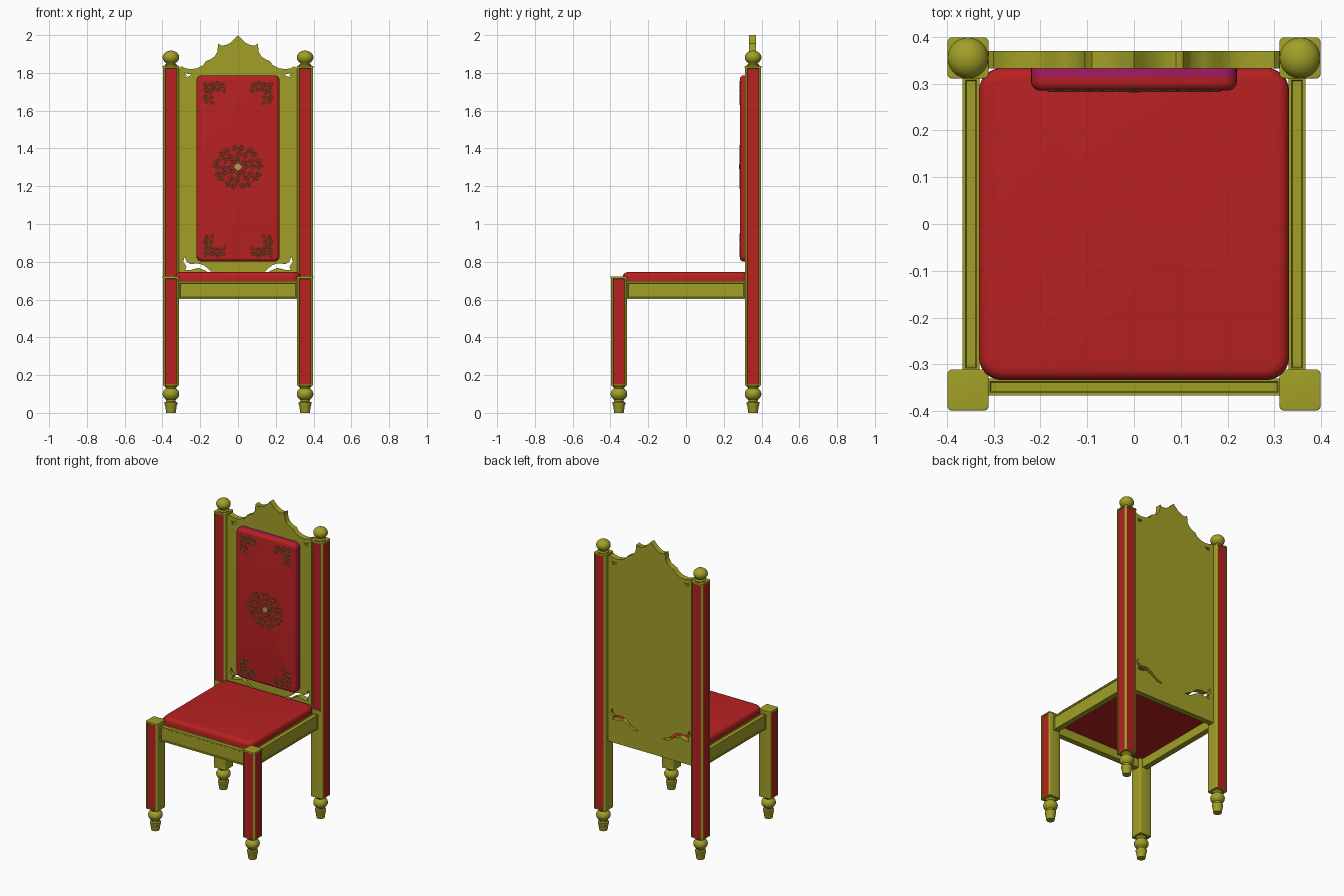
import bpy, bmesh
from math import pi, sin, cos
from mathutils import Vector

if "Cube" in bpy.data.objects:
    bpy.data.objects.remove(bpy.data.objects["Cube"])


def material(name, rgb):
    m = bpy.data.materials.new(name)
    m.diffuse_color = (*rgb, 1)
    m.use_nodes = True
    m.node_tree.nodes["Principled BSDF"].inputs["Base Color"].default_value = m.diffuse_color
    return m


GOLD = material("gold", (0.36, 0.35, 0.02))
RED = material("red_fabric", (0.48, 0.015, 0.015))
PURPLE = material("purple_trim", (0.38, 0.01, 0.12))
THREAD = material("gold_thread", (0.5, 0.36, 0.1))


def finish(bm, name, mats, loc=(0, 0, 0), rot=(0, 0, 0)):
    bmesh.ops.recalc_face_normals(bm, faces=bm.faces)
    me = bpy.data.meshes.new(name)
    bm.to_mesh(me)
    bm.free()
    ob = bpy.data.objects.new(name, me)
    for m in mats:
        me.materials.append(m)
    ob.location, ob.rotation_euler = loc, rot
    bpy.context.collection.objects.link(ob)
    return ob


def box(lo, hi):
    bm = bmesh.new()
    bmesh.ops.create_cube(bm, size=1)
    for v in bm.verts:
        v.co = [lo[i] + (v.co[i] + 0.5) * (hi[i] - lo[i]) for i in range(3)]
    return bm


def vertical_edges(bm):
    return [e for e in bm.edges if abs((e.verts[0].co - e.verts[1].co).normalized().z) > 0.99]


def sink_panel(bm, direction, margin, mat=0, above=-1):
    """Sink a framed panel into the faces that point in one direction."""
    bm.normal_update()
    faces = [f for f in bm.faces if f.normal.dot(Vector(direction)) > 0.99
             and f.calc_center_median().z > above]
    bmesh.ops.inset_region(bm, faces=faces, thickness=margin, use_even_offset=True)
    bmesh.ops.inset_region(bm, faces=faces, thickness=0.002, depth=-0.003, use_even_offset=True)
    for f in faces:
        f.material_index = mat


def lathe(name, profile, mat, loc, rot=(0, 0, 0)):
    bm = bmesh.new()
    vs = [bm.verts.new((r, 0, z)) for r, z in profile]
    es = [bm.edges.new(p) for p in zip(vs, vs[1:])]
    bmesh.ops.spin(bm, geom=vs + es, cent=(0, 0, 0), axis=(0, 0, 1), angle=2 * pi, steps=24)
    bmesh.ops.remove_doubles(bm, verts=bm.verts, dist=1e-5)
    return finish(bm, name, [mat], loc, rot)


def slab(name, w, d, h, radius, edge, mat, loc, rot=(0, 0, 0)):
    """Rounded rectangle pad with a softened upper rim."""
    bm = box((-w / 2, -d / 2, 0), (w / 2, d / 2, h))
    bmesh.ops.bevel(bm, geom=vertical_edges(bm), offset=radius, segments=6, profile=0.5, affect='EDGES')
    if edge:
        rim = [e for e in bm.edges if all(v.co.z > h - 1e-5 for v in e.verts)]
        bmesh.ops.bevel(bm, geom=rim, offset=edge, segments=5, profile=0.5, affect='EDGES')
    return finish(bm, name, [mat], loc, rot)


def curve_object(name, splines, loc, mat, cyclic, **settings):
    cu = bpy.data.curves.new(name, 'CURVE')
    for pts in splines:
        s = cu.splines.new('POLY')
        s.points.add(len(pts) - 1)
        for p, (x, y) in zip(s.points, pts):
            p.co = (x, y, 0, 1)
        s.use_cyclic_u = cyclic
    for k, v in settings.items():
        setattr(cu, k, v)
    ob = bpy.data.objects.new(name, cu)
    cu.materials.append(mat)
    ob.location, ob.rotation_euler = loc, (pi / 2, 0, 0)
    bpy.context.collection.objects.link(ob)
    bpy.ops.object.select_all(action='DESELECT')
    ob.select_set(True)
    bpy.context.view_layer.objects.active = ob
    bpy.ops.object.convert(target='MESH')


# Legs and rear posts: gold blocks with red panels on the outward faces
C, H = 0.355, 0.0425
FOOT = [(0, 0), (0.025, 0), (0.031, 0.04), (0.034, 0.046), (0.034, 0.056), (0.024, 0.06)]
FOOT += [(0.044 * cos(a), 0.1 + 0.037 * sin(a)) for a in [(-0.3 + 0.075 * i) * pi for i in range(9)]]
FOOT += [(0.028, 0.134), (0.034, 0.14), (0.034, 0.148)]
FINIAL = [(0.034, 1.83), (0.034, 1.842), (0.024, 1.848)]
FINIAL += [(0.044 * cos(a), 1.882 + 0.036 * sin(a)) for a in [(-0.3 + 0.08 * i) * pi for i in range(10)]]
FINIAL += [(0, 1.918)]
for sx, side in ((-1, "left"), (1, "right")):
    for sy, end in ((-1, "front"), (1, "rear")):
        x, y = sx * C, sy * C
        top = 0.715 if sy < 0 else 1.83
        bm = box((x - H, y - H, 0.145), (x + H, y + H, top))
        bmesh.ops.bevel(bm, geom=vertical_edges(bm), offset=0.007, segments=3, profile=0.5, affect='EDGES')
        if sy > 0:
            bmesh.ops.bisect_plane(bm, geom=bm.verts[:] + bm.edges[:] + bm.faces[:],
                                   plane_co=(0, 0, 0.72), plane_no=(0, 0, 1))
            sink_panel(bm, (0, -1, 0), 0.004, 1, 0.72)
        sink_panel(bm, (sx, 0, 0), 0.004, 1)
        sink_panel(bm, (0, sy, 0), 0.004, 1)
        finish(bm, f"{end}_{side}_leg", [GOLD, RED])
        slab(f"{end}_{side}_cap", 0.088, 0.088, 0.008, 0.01, 0.003, GOLD, (x, y, top - 0.001))
        lathe(f"{end}_{side}_foot", FOOT, GOLD, (x, y, 0))
        if sy > 0:
            lathe(f"{side}_finial", FINIAL, GOLD, (x, y, 0))

# Seat rails with framed panels
rails = {"front_rail": ((-0.315, -0.367, 0.602), (0.315, -0.33, 0.697), (0, -1, 0)),
         "left_rail": ((-0.367, -0.315, 0.602), (-0.33, 0.315, 0.697), (-1, 0, 0)),
         "right_rail": ((0.33, -0.315, 0.602), (0.367, 0.315, 0.697), (1, 0, 0))}
for name, (lo, hi, out) in rails.items():
    bm = box(lo, hi)
    sink_panel(bm, out, 0.009)
    sink_panel(bm, (0, 0, 1), 0.007)
    finish(bm, name, [GOLD])

# Seat cushion
slab("seat_cushion", 0.664, 0.668, 0.085, 0.05, 0.025, RED, (0, 0, 0.66))

# Back board: carved crest outline, pierced at the corners
crest = [(0.32, 1.815), (0.3, 1.835), (0.28, 1.825), (0.25, 1.82), (0.215, 1.825), (0.185, 1.84),
         (0.17, 1.862), (0.15, 1.87), (0.125, 1.885), (0.11, 1.91), (0.105, 1.955), (0.09, 1.945),
         (0.065, 1.947), (0.04, 1.96), (0.018, 1.98)]
outline = [(0.32, 0.602)] + crest + [(0, 2.0)] + [(-x, z) for x, z in crest[::-1]] + [(-0.32, 0.602)]
lower_hole = [(0.282, 0.828), (0.272, 0.8), (0.25, 0.787), (0.215, 0.792), (0.18, 0.782), (0.145, 0.75),
              (0.085, 0.722), (0.13, 0.725), (0.17, 0.752), (0.21, 0.768), (0.25, 0.757), (0.28, 0.755),
              (0.272, 0.775), (0.29, 0.8)]
upper_hole = [(0.285, 1.8), (0.262, 1.793), (0.245, 1.797), (0.258, 1.782), (0.28, 1.777), (0.272, 1.787)]
holes = [[(s * x, z) for x, z in h] for h in (lower_hole, upper_hole) for s in (-1, 1)]
curve_object("back_board", [outline] + holes, (0, 0.351, 0), GOLD, True,
             dimensions='2D', fill_mode='BOTH', extrude=0.0185)

# Back cushion on a purple trim
UP = (pi / 2, 0, 0)
slab("back_cushion_trim", 0.44, 0.985, 0.023, 0.03, 0, PURPLE, (0, 0.336, 1.294), UP)
slab("back_cushion", 0.44, 0.985, 0.028, 0.03, 0.02, RED, (0, 0.313, 1.294), UP)


# Gold embroidery: scrolls in the corners and in a central medallion
def scroll(cx, cy, r, a0, turn):
    pts = []
    for i in range(15):
        t = i / 14
        a, q = a0 + turn * t * 2.6 * pi, r * (1 - 0.85 * t)
        pts.append((cx + q * cos(a), cy + q * sin(a)))
    return pts


lines = []
motif = [(0.015, 0.015, 0.015), (0.045, 0.022, 0.016), (0.078, 0.014, 0.014), (0.106, 0.02, 0.016),
         (0.04, 0.055, 0.014), (0.082, 0.045, 0.012), (0.115, 0.05, 0.01)]
for sx in (-1, 1):
    for sz, zc in ((1, 1.757), (-1, 0.823)):
        for i, (u, v, r) in enumerate(motif):
            for k, (a, b) in enumerate({(u, v), (v, u)}):
                turn = (-1) ** i if a >= b else -(-1) ** i
                pts = scroll(a, b, r, i * 1.3, turn)
                lines.append([(sx * (0.187 - p), zc - sz * q) for p, q in pts])
for rad, count, size in ((0.042, 8, 0.015), (0.077, 12, 0.018), (0.114, 18, 0.018)):
    for i in range(count):
        a = 2 * pi * i / count
        pts = scroll(rad * cos(a), rad * sin(a), size, a, (-1) ** i)
        lines.append([(p, 1.302 + 0.88 * q) for p, q in pts])
curve_object("embroidery", lines, (0, 0.2845, 0), THREAD, False,
             dimensions='3D', bevel_depth=0.0022, bevel_resolution=0)
lathe("medallion_button", [(0.02, 0), (0.018, 0.003), (0.008, 0.004), (0, 0.004)], THREAD,
      (0, 0.2855, 1.302), UP)

# Smooth rounded parts, keep sharp edges
bpy.ops.object.select_all(action='SELECT')
bpy.context.view_layer.objects.active = bpy.data.objects["seat_cushion"]
bpy.ops.object.shade_smooth_by_angle(angle=0.6)
